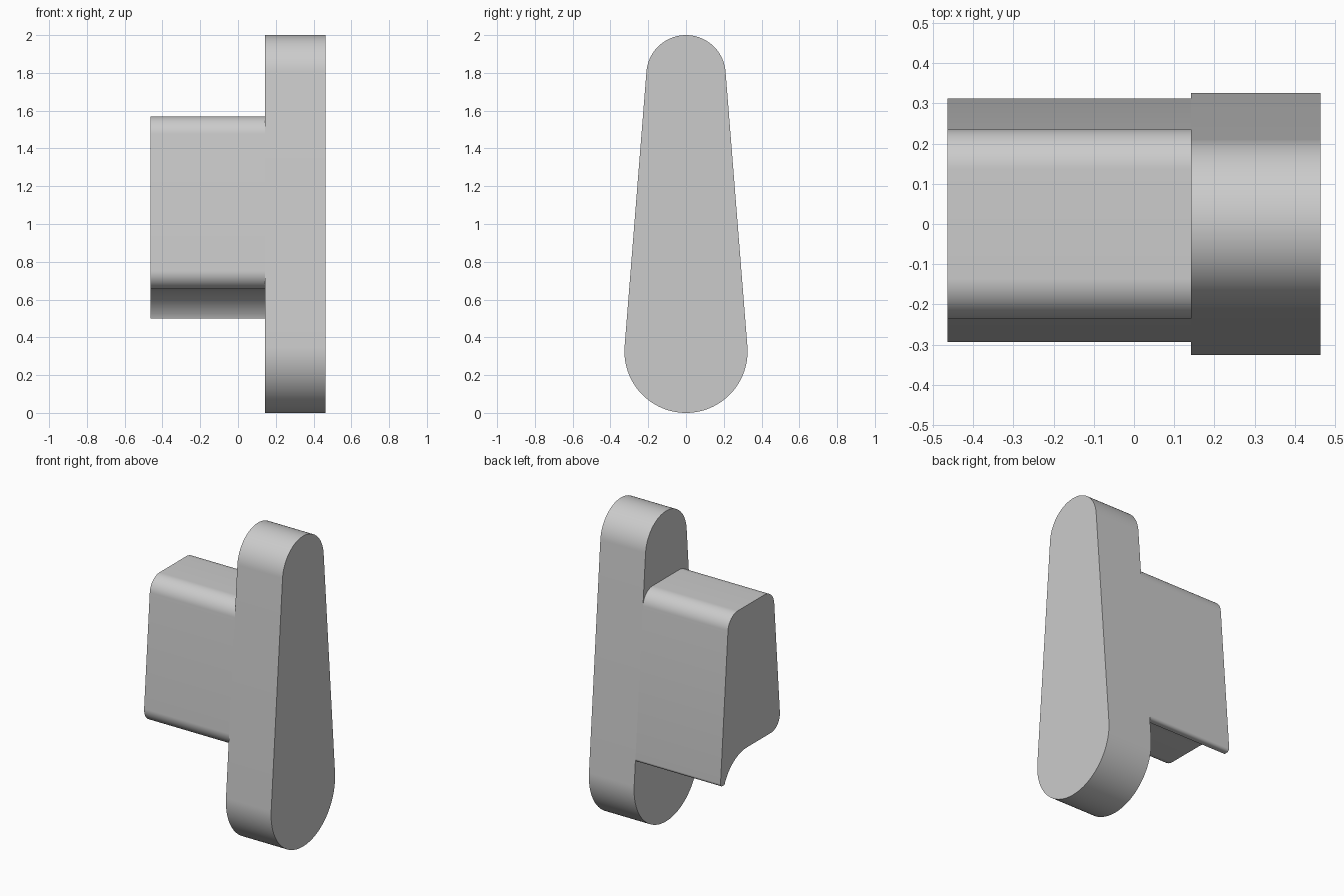
import bpy, bmesh
from math import sin, cos, asin, pi, radians, sqrt
from mathutils import Vector

cube = bpy.data.objects.get("Cube")
if cube:
    bpy.data.objects.remove(cube, do_unlink=True)

grey = bpy.data.materials.new("light_grey")
grey.use_nodes = True
grey.diffuse_color = (0.6, 0.6, 0.6, 1)
grey.node_tree.nodes["Principled BSDF"].inputs["Base Color"].default_value = (0.6, 0.6, 0.6, 1)

# Tapered outline: a large bottom circle and a small top circle joined by tangents
R_LOW, R_TOP = 0.326, 0.21
Z_LOW, Z_TOP = R_LOW, 2 - R_TOP
TILT = asin((R_LOW - R_TOP) / (Z_TOP - Z_LOW))


def half_width(z):
    """Distance from the centre to the tapered side at height z."""
    return (R_LOW - (z - Z_LOW) * sin(TILT)) / cos(TILT)


def arc(y, z, r, start, end, steps):
    """Points (y, z) along an arc."""
    angles = [start + (end - start) * i / steps for i in range(steps + 1)]
    return [Vector((y + r * cos(a), z + r * sin(a))) for a in angles]


def fillet(prev, corner, nxt, r, steps=12):
    """Round a corner between two neighbouring points."""
    prev, corner, nxt = Vector(prev), Vector(corner), Vector(nxt)
    u, v = (prev - corner).normalized(), (nxt - corner).normalized()
    half = u.angle(v) / 2
    centre = corner + (u + v).normalized() * (r / sin(half))
    a = corner + u * (r * cos(half) / sin(half)) - centre
    b = corner + v * (r * cos(half) / sin(half)) - centre
    return [centre + (a.lerp(b, i / steps)).normalized() * r for i in range(steps + 1)]


def extrude_profile(name, points, x0, x1):
    """Solid from a (y, z) outline, extruded along x."""
    bm = bmesh.new()
    face = bm.faces.new([bm.verts.new((x0, p.x, p.y)) for p in points])
    result = bmesh.ops.extrude_face_region(bm, geom=[face])
    moved = [g for g in result["geom"] if isinstance(g, bmesh.types.BMVert)]
    bmesh.ops.translate(bm, verts=moved, vec=(x1 - x0, 0, 0))
    bmesh.ops.recalc_face_normals(bm, faces=bm.faces[:])
    mesh = bpy.data.meshes.new(name)
    bm.to_mesh(mesh)
    bm.free()
    mesh.materials.append(grey)
    obj = bpy.data.objects.new(name, mesh)
    bpy.context.collection.objects.link(obj)
    bpy.ops.object.select_all(action="DESELECT")
    obj.select_set(True)
    bpy.context.view_layer.objects.active = obj
    bpy.ops.object.shade_smooth_by_angle(angle=radians(30))
    return obj


# Tall lever plate
plate = arc(0, Z_TOP, R_TOP, TILT, pi - TILT, 48) + arc(0, Z_LOW, R_LOW, pi - TILT, 2 * pi + TILT, 64)
extrude_profile("lever_plate", plate, 0.142, 0.464)

# Side block: shares the tapered sides, with a hooked lip at the back of its underside
top, under, tip = 1.57, 0.655, 0.5
back_top, front_top = (half_width(top), top), (-half_width(top), top)
front_low = (-half_width(under), under)
back_low = (half_width(tip), tip)
hollow = arc(0.04, under - 0.25, 0.25, pi / 2, asin((tip + 0.012 - under + 0.25) / 0.25), 20)
lip = (hollow[-1].x + 0.004, tip)

block = fillet(back_low, back_top, front_top, 0.1)
block += fillet(back_top, front_top, front_low, 0.1)
block += fillet(front_top, front_low, hollow[0], 0.09)
block += hollow
block += [Vector(lip)]
block += fillet(lip, back_low, back_top, 0.02, 6)
extrude_profile("side_block", block, -0.464, 0.142)
